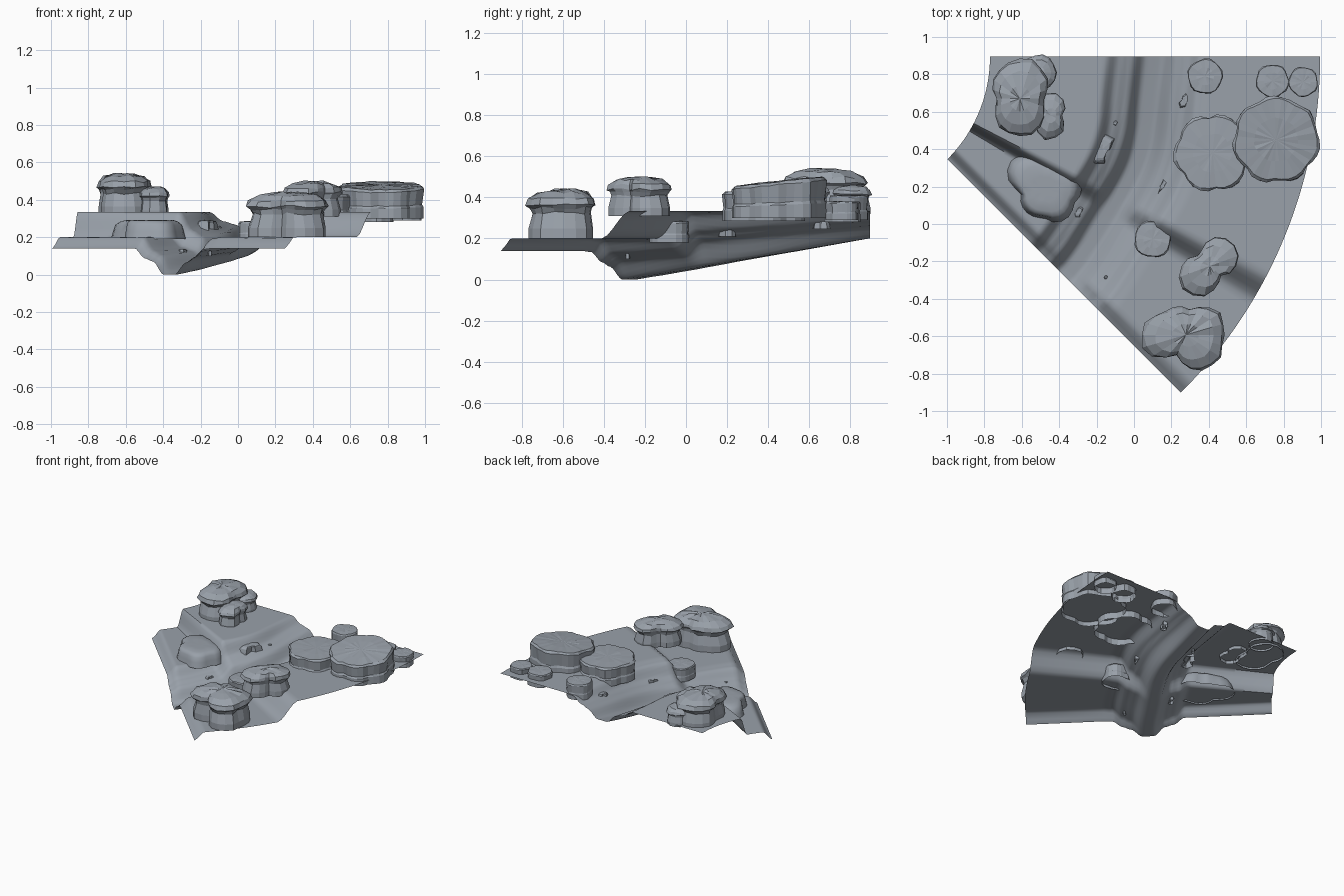
import bpy, bmesh, math, random

random.seed(7)

if "Cube" in bpy.data.objects:
    bpy.data.objects.remove(bpy.data.objects["Cube"], do_unlink=True)

stone = bpy.data.materials.new("slate_grey")
stone.use_nodes = True
GREY = (0.32, 0.355, 0.40, 1)
stone.diffuse_color = GREY
stone.node_tree.nodes["Principled BSDF"].inputs["Base Color"].default_value = GREY


def finish(bm, name, smooth=None):
    mesh = bpy.data.meshes.new(name)
    bm.to_mesh(mesh)
    bm.free()
    mesh.materials.append(stone)
    obj = bpy.data.objects.new(name, mesh)
    bpy.context.collection.objects.link(obj)
    if smooth:
        bpy.ops.object.select_all(action='DESELECT')
        obj.select_set(True)
        bpy.context.view_layer.objects.active = obj
        bpy.ops.object.shade_smooth_by_angle(angle=math.radians(smooth))


def ramp(a, b, v):
    t = min(1, max(0, (v - a) / (b - a)))
    return t * t * (3 - 2 * t)


def bank_profile(points, v):
    for (a, p), (b, q) in zip(points, points[1:]):
        if v <= b:
            return p + (q - p) * ramp(a, b, v)
    return points[-1][1]


# Ground: an eighth of a ring with a terraced river bed curving through it
CX, CY, R0, R1 = -1.545, 0.895, 0.775, 2.54
SWEEP = math.radians(45)
BANKS = [(1.39, 1), (1.47, 0.62), (1.53, 0.5), (1.61, 0), (1.69, 0),
         (1.78, 0.45), (1.83, 0.6), (1.91, 0.96), (1.98, 1)]


def ground_height(r, ang):
    bed = max(0, 0.2 + (CY - 1.68 * math.sin(ang) - 0.89) * 0.171)
    land = 0.335 - 0.135 * ramp(math.radians(27.3), math.radians(31), ang)
    lip = 0.06 * (1 - ramp(0, 0.07, (SWEEP - ang) * r))
    wall = bank_profile(BANKS, r + 0.012 * math.sin(ang * 14))
    return bed + (land - lip - bed) * wall


def build_ground(nr=110, na=64):
    bm = bmesh.new()
    grid = []
    for i in range(nr + 1):
        r = R0 + (R1 - R0) * i / nr
        row = []
        for j in range(na + 1):
            a = SWEEP * j / na
            row.append(bm.verts.new((CX + r * math.cos(a), CY - r * math.sin(a),
                                     ground_height(r, a))))
        grid.append(row)
    for i in range(nr):
        for j in range(na):
            bm.faces.new((grid[i][j], grid[i][j + 1], grid[i + 1][j + 1], grid[i + 1][j]))
    finish(bm, "ground", 50)


# Rock shapes as (height fraction, width fraction) rings
STACK = [(0, 0.93), (0.2, 0.93), (0.52, 0.84), (0.62, 0.9), (0.68, 1), (0.8, 0.95),
         (0.93, 0.72), (0.99, 0.35)]
SLAB = [(0, 0.97), (0.35, 0.97), (0.42, 0.94), (0.9, 0.98), (0.98, 0.93), (1, 0.5)]
BLOB = [(0, 1.06), (0.4, 1), (0.75, 0.95), (0.92, 0.87), (1, 0.74), (1.02, 0.4)]


def rock(name, lobes, bottom, top, shape, sides=18, petals=0, jitter=0.03, smooth=None,
         tilt=0):
    """Rings following the merged outline of circular lobes (x, y, radius)."""
    cx = sum(l[0] for l in lobes) / len(lobes)
    cy = sum(l[1] for l in lobes) / len(lobes)
    outline = []
    for k in range(sides):
        a = math.tau * k / sides
        ux, uy = math.cos(a), math.sin(a)
        reach = 0.01
        for x, y, rad in lobes:
            dx, dy = x - cx, y - cy
            b = dx * ux + dy * uy
            disc = b * b - dx * dx - dy * dy + rad * rad
            if disc > 0:
                reach = max(reach, b + math.sqrt(disc))
        if petals:
            reach *= 0.93 + 0.13 * abs(math.sin(petals * a / 2 + cx * 3))
        outline.append((ux, uy, reach * (1 + random.uniform(-jitter, jitter))))
    mean = sum(o[2] for o in outline) / sides
    bm = bmesh.new()
    height = top - bottom
    rings = []
    for n, (f, s) in enumerate(shape):
        wob = jitter if n > 1 else 0
        ring = []
        for ux, uy, d in outline:
            # Outlines grow rounder toward the top
            d = (d + (mean - d) * 0.5 * f ** 8) * s * (1 + random.uniform(-wob, wob))
            z = bottom + height * (f + random.uniform(-wob, wob)) + f * tilt * uy * d
            ring.append(bm.verts.new((cx + ux * d, cy + uy * d, z)))
        rings.append(ring)
    peak = bm.verts.new((cx, cy, top))
    for k in range(sides):
        m = (k + 1) % sides
        for low, high in zip(rings, rings[1:]):
            bm.faces.new((low[k], low[m], high[m], high[k]))
        bm.faces.new((rings[-1][k], rings[-1][m], peak))
    finish(bm, name, smooth)


build_ground()

# Overhanging boulder stacks
rock("front_boulder", [(0.15, -0.6, 0.12), (0.24, -0.56, 0.12), (0.37, -0.56, 0.12),
                       (0.35, -0.65, 0.13)], 0.2, 0.44, STACK, 22)
rock("step_boulder", [(0.35, -0.28, 0.11), (0.46, -0.17, 0.105)], 0.31, 0.5, STACK)
rock("back_boulder", [(-0.61, 0.74, 0.145), (-0.61, 0.6, 0.135)], 0.32, 0.54, STACK, 20)
rock("back_boulder_side", [(-0.51, 0.81, 0.095)], 0.32, 0.46, STACK, 14)
rock("back_boulder_small", [(-0.44, 0.63, 0.075), (-0.45, 0.53, 0.08)], 0.31, 0.47, STACK, 14)

# Flat topped, scalloped slabs
rock("large_slab", [(0.76, 0.45, 0.23)], 0.30, 0.48, SLAB, 35, 7, 0.015, tilt=0.11)
rock("middle_slab", [(0.42, 0.38, 0.205)], 0.285, 0.43, SLAB, 30, 6, 0.015)
rock("back_slab", [(0.38, 0.79, 0.095)], 0.29, 0.41, SLAB, 20, 5, 0.02)
rock("corner_slab_a", [(0.74, 0.765, 0.09)], 0.28, 0.38, SLAB, 20, 5, 0.02)
rock("corner_slab_b", [(0.905, 0.76, 0.08)], 0.29, 0.38, SLAB, 20, 5, 0.02)
rock("bank_slab", [(0.1, -0.08, 0.1)], 0.18, 0.285, SLAB, 20, 4, 0.02)

# Rounded ledge below the left step
rock("left_ledge", [(-0.57, 0.27, 0.1), (-0.5, 0.14, 0.1), (-0.42, 0.11, 0.09),
                    (-0.38, 0.19, 0.09), (-0.48, 0.23, 0.1)],
     0.19, 0.29, BLOB, 28, 0, 0.008, 45)

# Small stones resting on the ground, each long and narrow
STONES = [("bank_stone", -0.17, 0.4, 0.045, 0.04), ("shore_stone", 0.27, 0.66, 0.022, 0.02),
          ("bed_stone", 0.15, 0.2, 0.016, 0.025), ("ledge_stone", -0.295, 0.065, 0.018, 0.015),
          ("back_pebble", -0.1, 0.54, 0.01, 0.004), ("bed_pebble", -0.15, -0.285, 0.008, 0.003)]
for name, x, y, r, reach in STONES:
    z = ground_height(math.hypot(x - CX, y - CY), math.atan2(CY - y, x - CX))
    rock(name, [(x - reach / 2, y - reach, r), (x + reach / 2, y + reach, r)],
         z - 0.025, z + r * 0.6, BLOB, 9)
